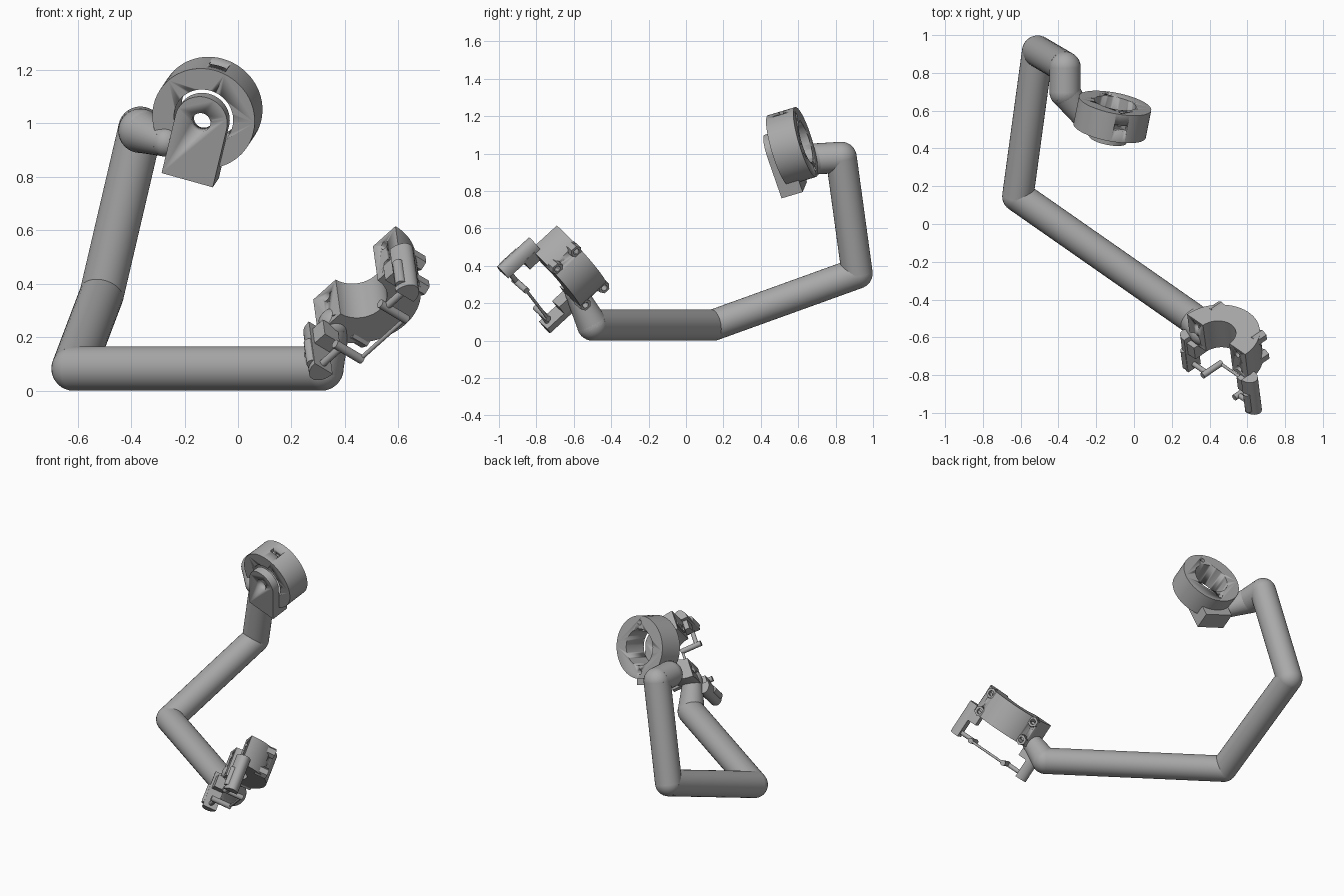
import bpy, bmesh, math
from mathutils import Vector, Matrix

if "Cube" in bpy.data.objects:
    bpy.data.objects.remove(bpy.data.objects["Cube"])

grey = bpy.data.materials.new("plain grey")
grey.diffuse_color = (0.40, 0.40, 0.40, 1)
grey.use_nodes = True
grey.node_tree.nodes["Principled BSDF"].inputs["Base Color"].default_value = grey.diffuse_color


def finish(name, bm, frame=Matrix(), angle=35):
    bmesh.ops.recalc_face_normals(bm, faces=bm.faces)
    me = bpy.data.meshes.new(name)
    bm.to_mesh(me)
    bm.free()
    me.transform(frame)
    me.materials.append(grey)
    ob = bpy.data.objects.new(name, me)
    bpy.context.collection.objects.link(ob)
    bpy.ops.object.select_all(action='DESELECT')
    bpy.context.view_layer.objects.active = ob
    ob.select_set(True)
    bpy.ops.object.shade_smooth_by_angle(angle=math.radians(angle))
    return ob


def make_frame(origin, x, y):
    x = Vector(x).normalized()
    y = Vector(y)
    y = (y - x * y.dot(x)).normalized()
    return Matrix.Translation(origin) @ Matrix((x, y, x.cross(y))).transposed().to_4x4()


def prism(name, pts, z0, z1, frame):
    """Closed outline extruded along the local z axis."""
    bm = bmesh.new()
    f = bm.faces.new([bm.verts.new((p[0], p[1], z0)) for p in pts])
    ext = bmesh.ops.extrude_face_region(bm, geom=[f])
    vs = [g for g in ext["geom"] if isinstance(g, bmesh.types.BMVert)]
    bmesh.ops.translate(bm, verts=vs, vec=(0, 0, z1 - z0))
    return finish(name, bm, frame)


def arc(r, a0, a1, n, cx=0, cy=0, ry=None):
    ry = r if ry is None else ry
    return [(cx + r * math.cos(math.radians(a0 + (a1 - a0) * i / n)),
             cy + ry * math.sin(math.radians(a0 + (a1 - a0) * i / n))) for i in range(n + 1)]


def box(name, x0, x1, y0, y1, z0, z1, frame):
    return prism(name, [(x0, y0), (x1, y0), (x1, y1), (x0, y1)], z0, z1, frame)


def rod(name, p, q, r0, r1=None, n=32, frame=Matrix()):
    p, q = Vector(p), Vector(q)
    d = q - p
    bm = bmesh.new()
    m = Matrix.Translation((p + q) / 2) @ d.to_track_quat('Z', 'Y').to_matrix().to_4x4()
    bmesh.ops.create_cone(bm, cap_ends=True, segments=n, radius1=r0,
                          radius2=r0 if r1 is None else r1, depth=d.length, matrix=m)
    return finish(name, bm, frame)


def ball(name, p, r):
    bm = bmesh.new()
    bmesh.ops.create_uvsphere(bm, u_segments=32, v_segments=16, radius=r,
                              matrix=Matrix.Translation(p))
    return finish(name, bm)


def cut(ob, cutter):
    bpy.ops.object.select_all(action='DESELECT')
    bpy.context.view_layer.objects.active = ob
    mod = ob.modifiers.new("cut", 'BOOLEAN')
    mod.operation, mod.solver, mod.object = 'DIFFERENCE', 'EXACT', cutter
    bpy.ops.object.modifier_apply(modifier=mod.name)
    bpy.data.objects.remove(cutter)


# Bent arm: tapered tubes with ball joints
R = 0.083
path = [((0.36, -0.585, 0.25), 0.06), ((0.312, -0.50, R), R), ((-0.615, 0.147, R), R),
        ((-0.51, 0.915, 0.36), R), ((-0.365, 0.83, 0.98), R),
        ((-0.365, 0.70, 0.972), R), ((-0.27, 0.56, 0.93), 0.055)]
for i, (p, r) in enumerate(path):
    ball(f"arm_joint_{i}", p, r)
    if i:
        rod(f"arm_tube_{i}", path[i - 1][0], p, path[i - 1][1], r)

# Upper ring housing: local x right, y up, z toward the front face
top = make_frame((-0.129, 0.494, 1.018), (0.956, -0.111, -0.267), (0.22, -0.32, 0.92))
ring = rod("ring_housing", (0, 0, -0.155), (0, 0, 0), 0.195, n=64, frame=top)
cut(ring, rod("bore_cutter", (0, 0, -0.2), (0, 0, 0.1), 0.113, n=64, frame=top))
for s in (-1, 1):
    cut(ring, rod("screw_cutter", (0, s * 0.152, -0.2), (0, s * 0.152, -0.08), 0.016, n=16, frame=top))
cut(ring, box("slot_cutter", -0.035, 0.035, 0.165, 0.25, -0.095, -0.065, top))

# Arched mounting plate with a centre hole and a foot below the ring
plate = prism("arched_plate", arc(0.1, 0, 180, 32) + [(-0.1, -0.235), (0.1, -0.235)], 0.0, 0.05, top)
cut(plate, rod("pin_cutter", (0, 0, -0.1), (0, 0, 0.1), 0.036, n=32, frame=top))
box("plate_foot", -0.1, 0.1, -0.235, -0.135, -0.07, 0.001, top)

# Lower half-ring clamp: local x across the ends, y toward the opening, z along the bore
E, O = Vector((0.664, -0.459, 0.593)), Vector((-0.744, -0.503, 0.443))
low = make_frame((0.444, -0.654, 0.414), E, O)
if low.to_3x3().col[2].dot(Vector((0.104, -0.74, -0.664))) < 0:
    low = low @ Matrix.Scale(-1, 4, (0, 0, 1))
clamp = prism("half_clamp", arc(0.232, 180, 360, 40) + arc(0.105, 360, 180, 32), -0.095, 0.095, low)

for s in (-1, 1):
    side = "right" if s > 0 else "left"
    for a in (-0.072, 0.072):
        # Bolt holes through the clamp with hex nuts behind
        x = s * 0.163
        cut(clamp, rod("bolt_cutter", (x, -0.3, a * 0.7), (x, 0.1, a * 0.7), 0.018, n=16, frame=low))
        nut = rod(f"{side}_nut", (x, -0.185, a * 0.95), (x, -0.11, a * 0.95), 0.034, n=6, frame=low)
        cut(nut, rod("nut_cutter", (x, -0.3, a * 0.95), (x, -0.15, a * 0.95), 0.017, n=16, frame=low))
    # Long side grip with a rounded outer face
    grip = [(s * x, y) for x, y in arc(0.065, -90, 90, 16, 0.228, 0, 0.045)]
    prism(f"{side}_grip", grip, 0.06, 0.292, low)
    box(f"{side}_grip_lug", min(s * 0.17, s * 0.24), max(s * 0.17, s * 0.24), -0.045, 0.03, 0.09, 0.17, low)
    # Peg on the grip face, arm and short pin of the wire frame
    rod(f"{side}_peg", (s * 0.25, 0.035, 0.15), (s * 0.25, 0.035, 0.27), 0.021, n=16, frame=low)
    rod(f"{side}_link", (s * 0.127, 0.0, 0.262), (s * 0.25, 0.0, 0.262), 0.014, n=12, frame=low)
    rod(f"{side}_pin", (s * 0.127, 0.03, 0.262), (s * 0.127, -0.105, 0.262), 0.017, n=16, frame=low)

# Thin cross wire joining the two pins
rod("cross_wire", (-0.127, -0.098, 0.262), (0.127, -0.098, 0.262), 0.008, n=12, frame=low)
